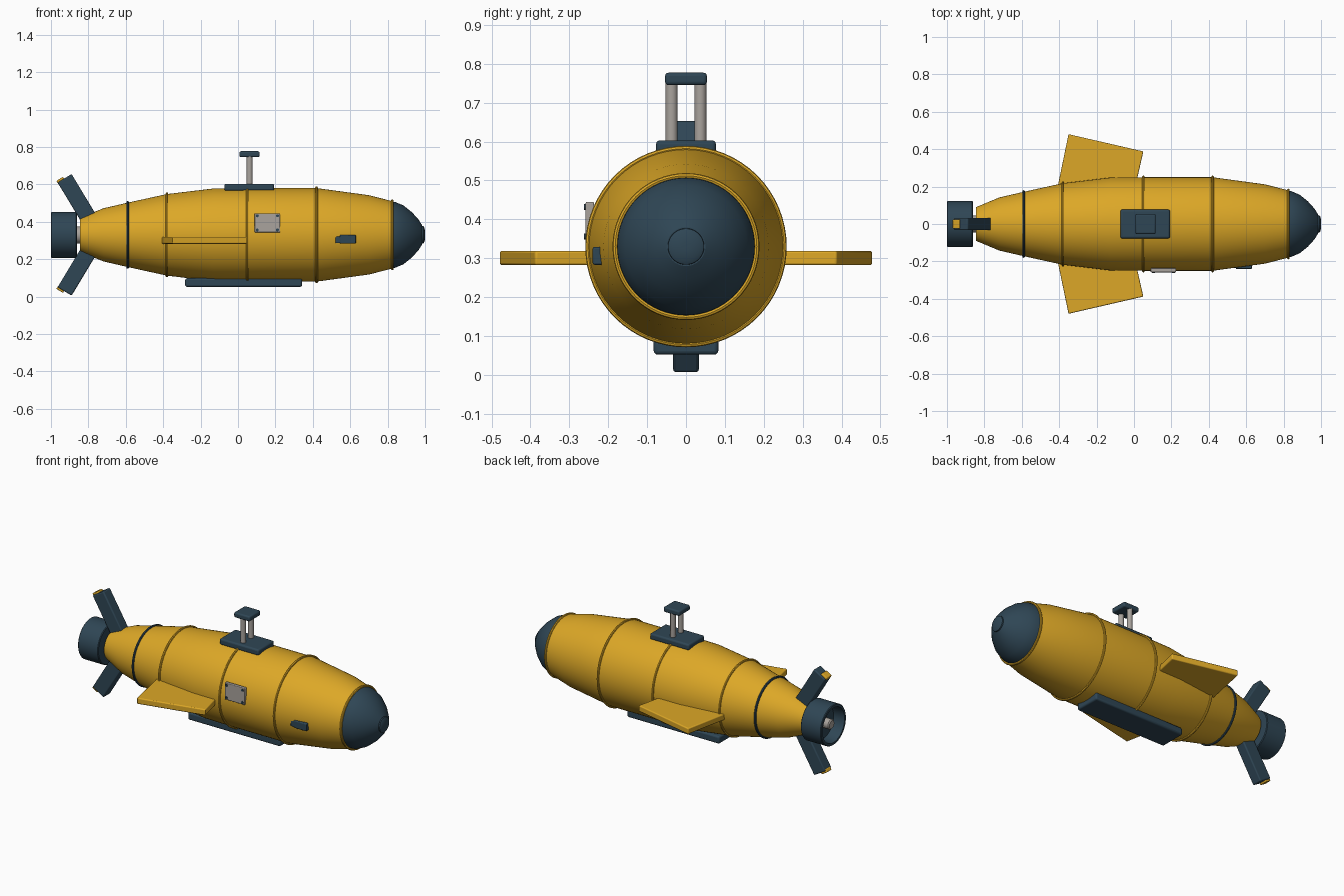
import bpy, bmesh, math
from mathutils import Vector, Matrix

if "Cube" in bpy.data.objects:
    bpy.data.objects.remove(bpy.data.objects["Cube"], do_unlink=True)

AXIS_Z = 0.33


def material(name, rgb):
    m = bpy.data.materials.new(name)
    m.use_nodes = True
    m.diffuse_color = (*rgb, 1)
    m.node_tree.nodes["Principled BSDF"].inputs["Base Color"].default_value = (*rgb, 1)
    return m


YELLOW = material("hull yellow", (0.72, 0.39, 0.02))
DARK = material("dark slate", (0.028, 0.061, 0.09))
GREY = material("warm grey metal", (0.40, 0.37, 0.34))


def finish(name, bm, mat, bevel=0.0):
    bmesh.ops.recalc_face_normals(bm, faces=bm.faces)
    mesh = bpy.data.meshes.new(name)
    bm.to_mesh(mesh)
    bm.free()
    mesh.materials.append(mat)
    ob = bpy.data.objects.new(name, mesh)
    bpy.context.collection.objects.link(ob)
    if bevel:
        mod = ob.modifiers.new("bevel", "BEVEL")
        mod.width = bevel
        mod.segments = 3
        mod.limit_method = "ANGLE"
    bpy.ops.object.select_all(action="DESELECT")
    ob.select_set(True)
    bpy.context.view_layer.objects.active = ob
    bpy.ops.object.shade_smooth_by_angle(angle=math.radians(32))
    return ob


def lathe(name, profile, mat, closed=False, n=64):
    """Revolve (x, radius) points around the long axis."""
    bm = bmesh.new()
    rings = [[bm.verts.new((x, r * math.cos(2 * math.pi * i / n),
                            AXIS_Z + r * math.sin(2 * math.pi * i / n)))
              for i in range(n)] for x, r in profile]
    pairs = list(zip(rings, rings[1:]))
    if closed:
        pairs.append((rings[-1], rings[0]))
    else:
        bm.faces.new(rings[0])
        bm.faces.new(rings[-1])
    for a, b in pairs:
        for i in range(n):
            j = (i + 1) % n
            bm.faces.new((a[i], a[j], b[j], b[i]))
    return finish(name, bm, mat)


def box(name, centre, size, mat, bevel=0.0, tilt=0.0):
    bm = bmesh.new()
    bmesh.ops.create_cube(bm, size=1)
    m = Matrix.Translation(centre) @ Matrix.Rotation(tilt, 4, "Y") @ Matrix.Diagonal((*size, 1))
    bmesh.ops.transform(bm, matrix=m, verts=bm.verts)
    return finish(name, bm, mat, bevel)


def rod(name, centre, radius, depth, mat, axis="Z", n=24):
    bm = bmesh.new()
    bmesh.ops.create_cone(bm, cap_ends=True, segments=n, radius1=radius,
                          radius2=radius, depth=depth)
    turn = Matrix.Rotation(math.pi / 2, 4, "X") if axis == "Y" else Matrix()
    bmesh.ops.transform(bm, matrix=Matrix.Translation(centre) @ turn, verts=bm.verts)
    return finish(name, bm, mat)


# Hull and nose
lathe("hull", [(-0.845, 0.09), (-0.72, 0.142), (-0.59, 0.172), (-0.38, 0.218), (-0.13, 0.248),
               (0.05, 0.25), (0.42, 0.25), (0.7, 0.212), (0.825, 0.18)], YELLOW)
lathe("nose_cone", [(0.815, 0.178), (0.84, 0.176), (0.885, 0.157), (0.93, 0.121),
                    (0.965, 0.082), (0.985, 0.05)], DARK)
lathe("nose_button", [(0.975, 0.048), (0.992, 0.046), (0.998, 0.035), (1.0, 0.01)], DARK)

# Raised seam bands
for i, (x, r, mat) in enumerate([(-0.59, 0.174, DARK), (-0.38, 0.22, YELLOW),
                                 (0.05, 0.252, YELLOW), (0.42, 0.252, YELLOW),
                                 (0.825, 0.182, YELLOW)]):
    circle = [(x + 0.007 * math.cos(k * math.pi / 4), r + 0.007 * math.sin(k * math.pi / 4))
              for k in range(8)]
    lathe(f"seam_band_{i + 1}", circle, mat, closed=True)

# Propulsor shroud with a recessed back, and its shaft
lathe("tail_shroud", [(-0.862, 0.119), (-0.866, 0.123), (-0.996, 0.123), (-1.0, 0.119),
                      (-1.0, 0.106), (-0.93, 0.1)], DARK)
lathe("tail_shaft", [(-0.84, 0.045), (-0.92, 0.045), (-0.94, 0.03), (-0.982, 0.03),
                     (-0.988, 0.024)], GREY, n=32)

# Swept tail fins with marker lights at the tips
length = 0.28
for label, s in (("upper", 1), ("lower", -1)):
    tilt = -s * math.radians(31)
    turn = Matrix.Rotation(tilt, 3, "Y")
    centre = Vector((-0.855, 0, AXIS_Z + s * 0.1825))
    box(f"{label}_tail_fin", centre, (0.0875, 0.066, length), DARK, 0.007, tilt)
    light = centre + turn @ Vector((-0.024, 0, s * length / 2))
    box(f"{label}_tail_light", light, (0.042, 0.05, 0.022), YELLOW, 0.005, tilt)

# Side fins
for label, s in (("left", 1), ("right", -1)):
    bm = bmesh.new()
    outline = [(-0.41, 0.19), (-0.35, 0.48), (0.05, 0.388), (0.005, 0.19)]
    face = bm.faces.new([bm.verts.new((x, s * y, 0.282)) for x, y in outline])
    top = bmesh.ops.extrude_face_region(bm, geom=[face])["geom"]
    bmesh.ops.translate(bm, vec=(0, 0, 0.037),
                        verts=[v for v in top if isinstance(v, bmesh.types.BMVert)])
    finish(f"{'back' if s > 0 else 'front'}_side_fin", bm, YELLOW, 0.006)

# Keel, hatch and mast
box("keel", (0.03, 0, 0.075), (0.625, 0.166, 0.046), DARK, 0.01)
box("top_hatch", (0.06, 0, 0.584), (0.265, 0.154, 0.038), DARK, 0.01)
for i, y in enumerate((-0.037, 0.037)):
    rod(f"mast_post_{i + 1}", (0.062, y, 0.675), 0.0155, 0.16, GREY)
box("mast_cap", (0.062, 0, 0.761), (0.108, 0.108, 0.032), DARK, 0.009)

# Access plate with bolts
box("access_plate", (0.157, -0.247, 0.394), (0.136, 0.022, 0.102), GREY, 0.004)
for i, (sx, sz) in enumerate([(-1, -1), (1, -1), (1, 1), (-1, 1)]):
    rod(f"plate_bolt_{i + 1}", (0.157 + sx * 0.054, -0.259, 0.394 + sz * 0.038),
        0.008, 0.006, DARK, "Y", 12)

# Side sensor
box("sensor_body", (0.587, -0.224, 0.306), (0.086, 0.032, 0.046), DARK, 0.005)
box("sensor_lens", (0.54, -0.225, 0.304), (0.04, 0.022, 0.036), DARK, 0.005)
